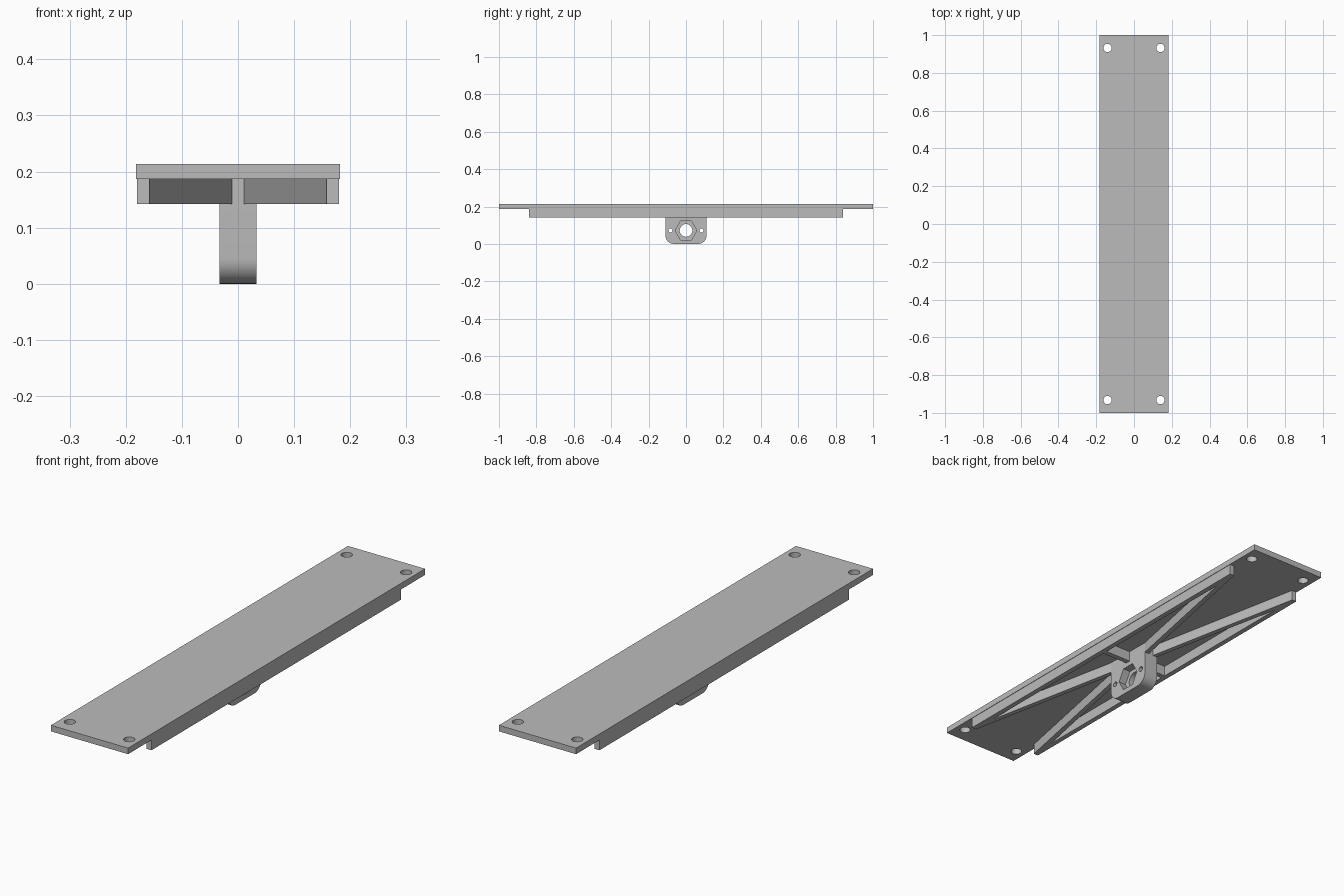
import bpy, bmesh
from math import pi, sin, cos
from mathutils import Matrix, Vector

if "Cube" in bpy.data.objects:
    bpy.data.objects.remove(bpy.data.objects["Cube"])

grey = bpy.data.materials.new("matte_grey")
grey.use_nodes = True
grey.diffuse_color = (0.5, 0.5, 0.5, 1)
grey.node_tree.nodes["Principled BSDF"].inputs["Base Color"].default_value = (0.5, 0.5, 0.5, 1)

PLATE_X, PLATE_LOW, PLATE_TOP = 0.182, 0.187, 0.213
RIB_LOW, RIB_W, RIB_Y = 0.142, 0.022, 0.84
HUB_X, HUB_Y, HUB_R, BORE_Z = 0.033, 0.11, 0.045, 0.072


def prism(name, outline, offset):
    """Extrude a closed 3D outline by an offset vector."""
    bm = bmesh.new()
    face = bm.faces.new([bm.verts.new(p) for p in outline])
    moved = bmesh.ops.extrude_face_region(bm, geom=[face], use_keep_orig=True)["geom"]
    bmesh.ops.translate(bm, vec=Vector(offset),
                        verts=[g for g in moved if isinstance(g, bmesh.types.BMVert)])
    bmesh.ops.recalc_face_normals(bm, faces=bm.faces)
    return finish(name, bm)


def finish(name, bm):
    mesh = bpy.data.meshes.new(name)
    bm.to_mesh(mesh)
    bm.free()
    mesh.materials.append(grey)
    obj = bpy.data.objects.new(name, mesh)
    bpy.context.collection.objects.link(obj)
    return obj


def box(name, x0, x1, y0, y1, z0, z1):
    return prism(name, [(x0, y0, z0), (x1, y0, z0), (x1, y1, z0), (x0, y1, z0)], (0, 0, z1 - z0))


def drill(target, centre, radius, depth, axis="Z", sides=32):
    """Cut a round or polygonal hole and discard the cutter."""
    bm = bmesh.new()
    turn = Matrix.Rotation(pi / 2, 4, "Y") if axis == "X" else Matrix()
    bmesh.ops.create_cone(bm, cap_ends=True, segments=sides, radius1=radius, radius2=radius,
                          depth=depth, matrix=Matrix.Translation(centre) @ turn)
    cutter = finish("cutter", bm)
    cutter.hide_render = True
    mod = target.modifiers.new("hole", "BOOLEAN")
    mod.operation, mod.solver, mod.object = "DIFFERENCE", "EXACT", cutter
    bpy.context.view_layer.objects.active = target
    bpy.ops.object.modifier_apply(modifier=mod.name)
    bpy.data.objects.remove(cutter)


def smooth(obj):
    bpy.ops.object.select_all(action="DESELECT")
    obj.select_set(True)
    bpy.context.view_layer.objects.active = obj
    bpy.ops.object.shade_smooth_by_angle(angle=pi / 6)


# Top plate with four corner screw holes
plate = box("top_plate", -PLATE_X, PLATE_X, -1, 1, PLATE_LOW, PLATE_TOP)
for sx in (-1, 1):
    for sy in (-1, 1):
        drill(plate, (sx * 0.14, sy * 0.932, 0.2), 0.022, 0.1)
smooth(plate)

# Underside ribs: long edges, cross pieces and crossing diagonals
for side, s in (("left", 1), ("right", -1)):
    outer, inner = s * 0.18, s * (0.18 - RIB_W)
    box(side + "_edge_rib", inner, outer, -RIB_Y, RIB_Y, RIB_LOW, PLATE_LOW)
    box(side + "_cross_rib", s * HUB_X, inner, -RIB_W / 2, RIB_W / 2, RIB_LOW, PLATE_LOW)
    prism(side + "_diagonal_rib",
          [(inner, RIB_Y, RIB_LOW), (outer, RIB_Y, RIB_LOW),
           (-inner, -RIB_Y, RIB_LOW), (-outer, -RIB_Y, RIB_LOW)],
          (0, 0, PLATE_LOW - RIB_LOW))

# Mounting hub with rounded lower corners
outline = [(-HUB_X, HUB_Y, PLATE_LOW), (-HUB_X, -HUB_Y, PLATE_LOW)]
for sy, start in ((-1, pi), (1, 1.5 * pi)):
    for i in range(11):
        a = start + i * pi / 20
        outline.append((-HUB_X, sy * (HUB_Y - HUB_R) + HUB_R * cos(a), HUB_R + HUB_R * sin(a)))
hub = prism("mounting_hub", outline, (2 * HUB_X, 0, 0))

# Through bore, hexagonal nut pocket and two small screw holes
drill(hub, (0, 0, BORE_Z), 0.034, 0.2, "X")
drill(hub, (HUB_X, 0, BORE_Z), 0.058, 0.07, "X", 6)
for sy in (-1, 1):
    drill(hub, (0, sy * 0.083, BORE_Z), 0.011, 0.2, "X", 24)
smooth(hub)
